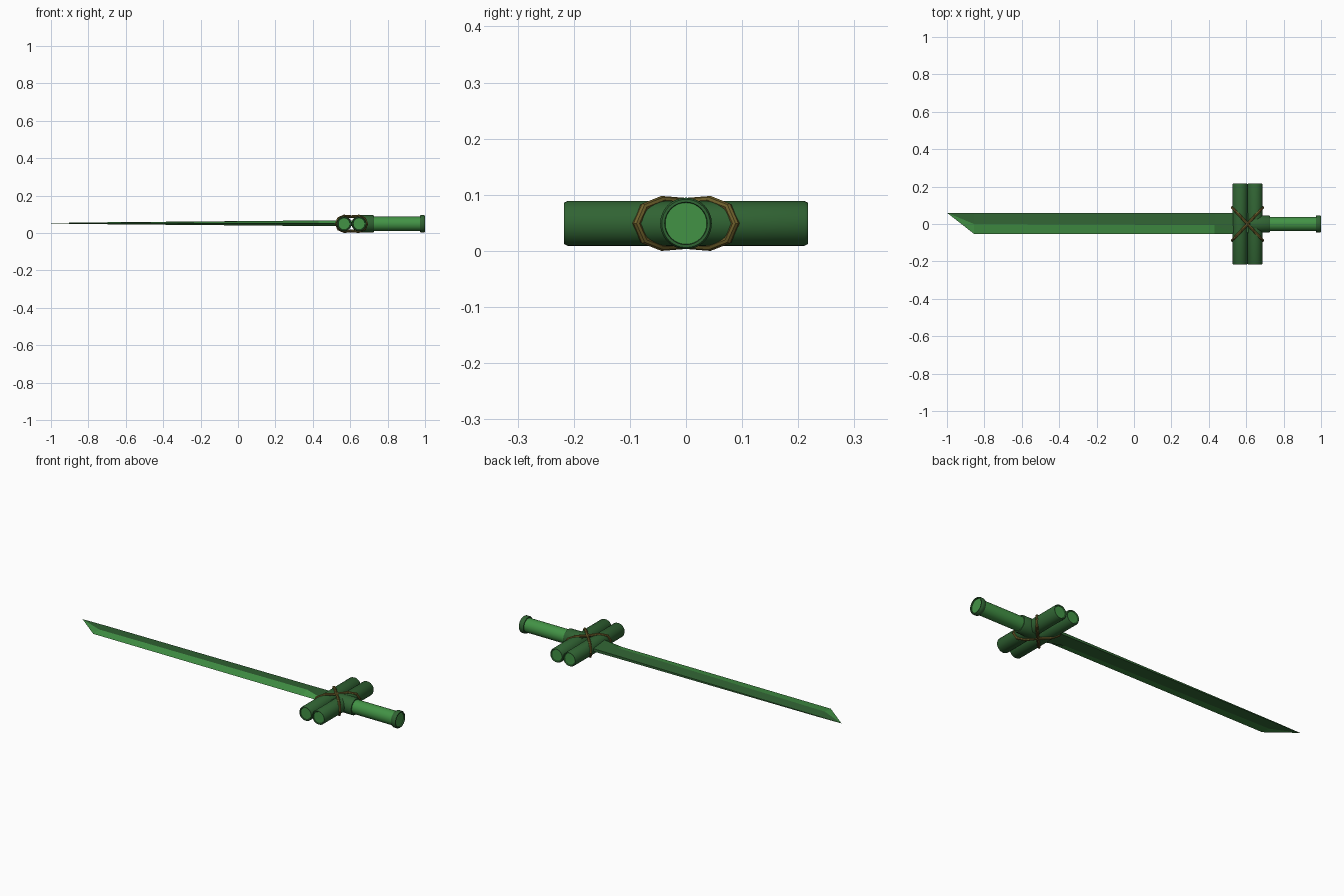
import bpy, bmesh, math
from mathutils import Matrix

if "Cube" in bpy.data.objects:
    bpy.data.objects.remove(bpy.data.objects["Cube"])

Z = 0.049      # height of the sword's centre line
GX = 0.607     # centre of the guard


def material(name, rgb):
    m = bpy.data.materials.new(name)
    m.diffuse_color = (*rgb, 1)
    m.use_nodes = True
    m.node_tree.nodes["Principled BSDF"].inputs["Base Color"].default_value = m.diffuse_color
    return m


DARK = material("dark_green", (0.03, 0.125, 0.033))
LIGHT = material("light_green", (0.055, 0.29, 0.06))
ROPE = material("rope_brown", (0.16, 0.12, 0.025))


def finish(name, bm, mats, smooth=True):
    bmesh.ops.recalc_face_normals(bm, faces=bm.faces)
    me = bpy.data.meshes.new(name)
    bm.to_mesh(me)
    bm.free()
    ob = bpy.data.objects.new(name, me)
    bpy.context.collection.objects.link(ob)
    for m in mats:
        me.materials.append(m)
    if smooth:
        bpy.ops.object.select_all(action='DESELECT')
        bpy.context.view_layer.objects.active = ob
        ob.select_set(True)
        bpy.ops.object.shade_smooth_by_angle(angle=math.radians(35))
    return ob


def lathe(name, profile, place, sides=32):
    """Revolve (radius, distance, material) points, with both ends capped."""
    bm = bmesh.new()
    rings = [[bm.verts.new((r * math.cos(2 * math.pi * i / sides),
                            r * math.sin(2 * math.pi * i / sides), t))
              for i in range(sides)] for r, t, _ in profile]
    for k in range(len(rings) - 1):
        a, b = rings[k], rings[k + 1]
        for i in range(sides):
            j = (i + 1) % sides
            bm.faces.new((a[i], a[j], b[j], b[i])).material_index = profile[k][2]
    bm.faces.new(rings[0]).material_index = profile[0][2]
    bm.faces.new(rings[-1]).material_index = profile[-1][2]
    bm.transform(place)
    return finish(name, bm, [DARK, LIGHT])


# Guard: two bamboo tubes across the sword, with pale recessed ends
half = [(0.031, 0.213, 0), (0.033, 0.217, 0), (0.037, 0.217, 0), (0.040, 0.211, 0)]
tube = [(r, -t, m) for r, t, m in half] + [(r, t, m) for r, t, m in reversed(half)]
tube[0] = (*tube[0][:2], 1)
tube[-1] = (*tube[-1][:2], 1)
for side, dx in (("front", -0.04), ("rear", 0.04)):
    lathe("guard_tube_" + side, tube,
          Matrix.Translation((GX + dx, 0, Z)) @ Matrix.Rotation(math.pi / 2, 4, 'X'))

# Handle: dark collar, pale grip, dark end ring
along_x = Matrix.Translation((0, 0, Z)) @ Matrix.Rotation(math.pi / 2, 4, 'Y')
lathe("handle_collar", [(0.043, 0.62, 0), (0.046, 0.64, 0), (0.046, 0.722, 0),
                        (0.043, 0.727, 0)], along_x)
lathe("handle_grip", [(0.038, 0.70, 1), (0.038, 0.99, 1)], along_x)
lathe("handle_end_ring", [(0.038, 0.972, 0), (0.043, 0.972, 0), (0.046, 0.977, 0),
                          (0.046, 0.995, 0), (0.043, 1.0, 0), (0.038, 1.0, 0),
                          (0.037, 0.994, 1)], along_x)

# Blade: sections of (x, ridge y, edge y, half thickness at ridge, at spine)
sections = [(0.64, -0.045, -0.053, 0.016, 0.008),
            (0.53, -0.043, -0.053, 0.016, 0.008),
            (0.43, -0.006, -0.053, 0.015, 0.007),
            (-0.855, 0.0, -0.053, 0.004, 0.002)]
bm = bmesh.new()
rings = []
for x, ry, ey, h, s in sections:
    pts = [(0.06, s), (ry, h), (ey, 0), (ry, -h), (0.06, -s)]
    rings.append([bm.verts.new((x, y, Z + 0.003 + z)) for y, z in pts])
tip = bm.verts.new((-1, 0.06, Z + 0.003))
for a, b in zip(rings, rings[1:]):
    for i in range(5):
        j = (i + 1) % 5
        bm.faces.new((a[i], a[j], b[j], b[i])).material_index = int(i in (1, 2))
last = rings[-1]
for i in range(5):
    bm.faces.new((last[i], last[(i + 1) % 5], tip)).material_index = int(i in (1, 2))
bm.faces.new(rings[0])
finish("blade", bm, [DARK, LIGHT], smooth=False)

# Rope: two diagonal loops hugging both guard tubes
R = 0.0415
right = [(0.04 + R * math.cos(math.radians(a)), R * math.sin(math.radians(a)))
         for a in (-90, -45, 0, 45, 90)]
loop = right + [(0, 0.038)] + [(-x, -z) for x, z in right] + [(0, -0.038)]
for name, sign in (("rope_loop_a", 1.08), ("rope_loop_b", -1.08)):
    cu = bpy.data.curves.new(name, 'CURVE')
    cu.dimensions = '3D'
    cu.bevel_depth = 0.0075
    cu.bevel_resolution = 2
    sp = cu.splines.new('POLY')
    sp.points.add(len(loop) - 1)
    sp.use_cyclic_u = True
    for p, (x, z) in zip(sp.points, loop):
        p.co = (GX + x, sign * x, Z + z, 1)
    cu.materials.append(ROPE)
    ob = bpy.data.objects.new(name, cu)
    bpy.context.collection.objects.link(ob)
    bpy.ops.object.select_all(action='DESELECT')
    bpy.context.view_layer.objects.active = ob
    ob.select_set(True)
    bpy.ops.object.convert(target='MESH')
    bpy.ops.object.shade_smooth_by_angle(angle=math.radians(35))
